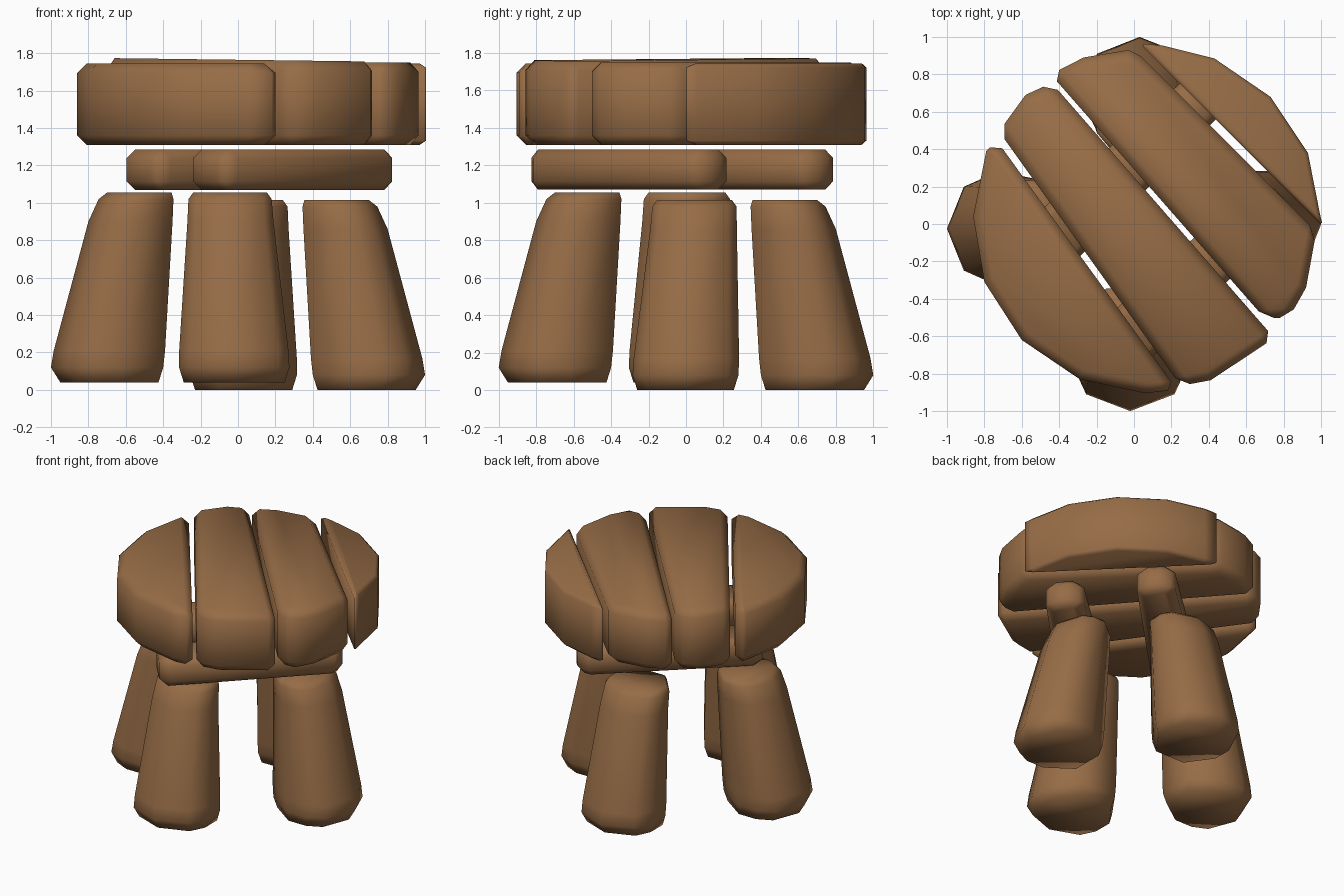
import bpy, bmesh, math
from mathutils import Vector

if "Cube" in bpy.data.objects:
    bpy.data.objects.remove(bpy.data.objects["Cube"])

wood = bpy.data.materials.new("brown wood")
wood.diffuse_color = (0.31, 0.152, 0.062, 1)
wood.use_nodes = True
wood.node_tree.nodes["Principled BSDF"].inputs["Base Color"].default_value = wood.diffuse_color


def loft(name, rings, bevel=0.0):
    """Solid through stacked rings of 3D points, with soft smooth shading."""
    bm = bmesh.new()
    vs = [[bm.verts.new(p) for p in r] for r in rings]
    n = len(rings[0])
    for a, b in zip(vs, vs[1:]):
        for i in range(n):
            j = (i + 1) % n
            bm.faces.new((a[i], a[j], b[j], b[i]))
    bm.faces.new(vs[0][::-1])
    bm.faces.new(vs[-1])
    bmesh.ops.recalc_face_normals(bm, faces=bm.faces)
    for f in bm.faces:
        f.smooth = True
    me = bpy.data.meshes.new(name)
    bm.to_mesh(me)
    bm.free()
    me.materials.append(wood)
    ob = bpy.data.objects.new(name, me)
    bpy.context.collection.objects.link(ob)
    if bevel:
        m = ob.modifiers.new("soft edges", 'BEVEL')
        m.width = bevel
        m.segments = 1
        m.limit_method = 'ANGLE'
        m.angle_limit = math.radians(50)
    return ob


def slab(name, outline, z0, z1, bevel, tilt=0.0):
    """Vertical slab; tilt raises its top towards -x."""
    loft(name, [[(x, y, z0) for x, y in outline],
                [(x, y, z1 - tilt * x) for x, y in outline]], bevel)


# Seat: four chunky planks cut to a rough disc
slab("seat_plank_front_left",
     [(-0.733, 0.445), (-0.79, 0.39), (-0.86, 0.04), (-0.80, -0.31), (-0.60, -0.62),
      (-0.29, -0.83), (0.06, -0.905), (0.23, -0.885)], 1.31, 1.745, 0.05)
slab("seat_plank_middle_left",
     [(-0.44, 0.755), (-0.58, 0.69), (-0.722, 0.495), (0.25, -0.865), (0.41, -0.835),
      (0.75, -0.61)], 1.31, 1.765, 0.05, 0.013)
slab("seat_plank_middle_right",
     [(-0.445, 0.80), (-0.27, 0.89), (-0.03, 0.93), (0.04, 0.895), (0.975, -0.04),
      (0.92, -0.34), (0.83, -0.50), (0.70, -0.505)], 1.31, 1.75, 0.05)
slab("seat_plank_back_right",
     [(0.03, 0.965), (1.01, -0.015), (0.993, 0.06), (0.93, 0.38), (0.73, 0.68),
      (0.43, 0.885), (0.15, 0.955)], 1.31, 1.745, 0.045)

# Two tapered cross beams under the planks
d, w = Vector((0.73, 0.683)), Vector((0.683, -0.73))
for name, c in (("cross_beam_front", Vector((0.295, -0.29))),
                ("cross_beam_back", Vector((-0.06, 0.28)))):
    plan = [(-0.64, -0.10), (-0.59, -0.15), (0.59, -0.135), (0.66, -0.08),
            (0.66, 0.08), (0.59, 0.135), (-0.62, 0.18), (-0.65, 0.10)]
    slab(name, [tuple(c + d * a + w * b) for a, b in reversed(plan)],
         1.07, 1.285, 0.045)

# Legs: rings of (height, inner radius, outer radius, taper position, side inset)
LEG = [(0.00, 0.425, 0.95, 0.0, 0.03),
       (0.08, 0.40, 1.00, 0.0, 0.005),
       (0.17, 0.39, 0.985, 0.1, 0.0),
       (0.86, 0.35, 0.80, 0.9, 0.0),
       (0.98, 0.345, 0.745, 1.0, 0.0),
       (1.015, 0.355, 0.70, 1.0, 0.025)]


def leg(name, angle, lift, foot, top, shift=0.0):
    """Foot and top give the sideways extents, seen along the radius."""
    r_dir = Vector((math.cos(angle), math.sin(angle), 0))
    t_dir = Vector((-math.sin(angle), math.cos(angle), 0))
    rings = []
    for z, ri, ro, k, inset in LEG:
        a, b = (f + (t - f) * k for f, t in zip(foot, top))
        a, b = a + inset, b - inset
        mid, depth = (a + b) / 2, ro - ri
        half = (b - a) / 2
        # pointed outside, tapering to a narrower inner face
        side = [(ro - 0.15 * depth, 0.8), (ro - 0.36 * depth, 1.0),
                (ro - 0.64 * depth, 1.0), (ri, 0.48)]
        sec = [(ro, 0)] + side + [(r, -t) for r, t in reversed(side)]
        rings.append([r_dir * (r + shift) + t_dir * (mid + half * t) + Vector((0, 0, z + lift))
                      for r, t in sec])
    loft(name, rings)


leg("front_leg", -math.pi / 2, 0.04, (-0.32, 0.28), (-0.265, 0.18))
leg("left_leg", math.pi, 0.04, (-0.26, 0.31), (-0.235, 0.225))
leg("right_leg", 0, 0.0, (-0.29, 0.285), (-0.18, 0.27))
leg("back_leg", math.pi / 2, 0.0, (-0.32, 0.26), (-0.265, 0.20))
